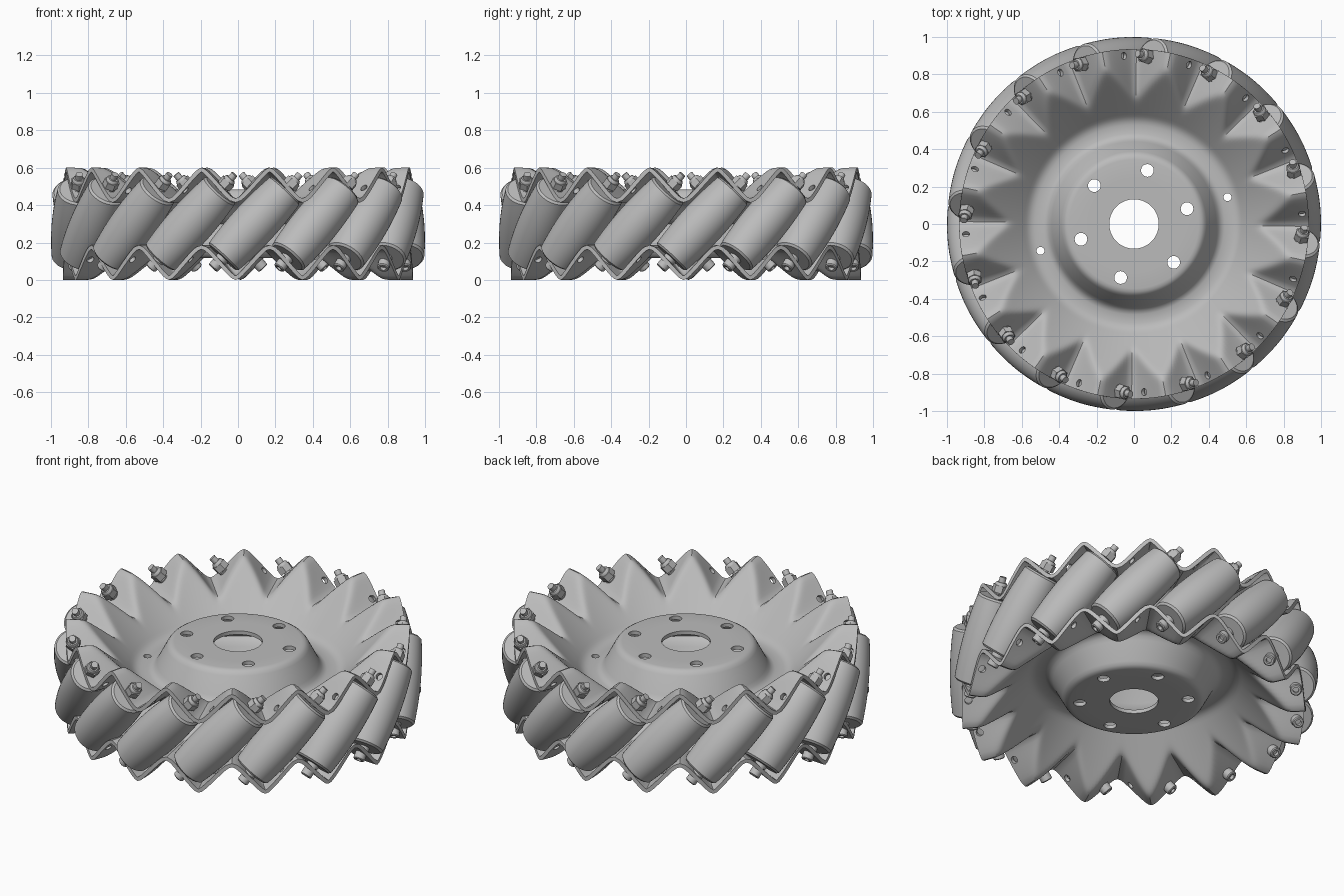
import bpy, bmesh, math
from mathutils import Matrix, Vector

cube = bpy.data.objects.get("Cube")
if cube:
    bpy.data.objects.remove(cube, do_unlink=True)

COUNT = 16                       # rollers around the wheel
PITCH = 2 * math.pi / COUNT
MID = 0.3                        # height of the middle plane
AXIS_R = 0.877                   # distance of roller axes from the centre
TILT = math.radians(47)

steel = bpy.data.materials.new("plain grey steel")
steel.use_nodes = True
grey = (0.5, 0.5, 0.5, 1)
steel.diffuse_color = grey
steel.node_tree.nodes["Principled BSDF"].inputs["Base Color"].default_value = grey


def make_object(name, bm):
    bmesh.ops.recalc_face_normals(bm, faces=bm.faces)
    mesh = bpy.data.meshes.new(name)
    bm.to_mesh(mesh)
    bm.free()
    mesh.materials.append(steel)
    obj = bpy.data.objects.new(name, mesh)
    bpy.context.collection.objects.link(obj)
    return obj


def activate(obj):
    bpy.ops.object.select_all(action='DESELECT')
    obj.select_set(True)
    bpy.context.view_layer.objects.active = obj


def smooth(obj, degrees=35):
    activate(obj)
    bpy.ops.object.shade_smooth_by_angle(angle=math.radians(degrees))


def add_cylinder(bm, matrix, radius, low, high, sides=20):
    offset = Matrix.Translation((0, 0, (low + high) / 2))
    bmesh.ops.create_cone(bm, cap_ends=True, segments=sides, radius1=radius,
                          radius2=radius, depth=high - low, matrix=matrix @ offset)


def add_lathe(bm, matrix, profile, sides=40):
    rings = [[bm.verts.new(matrix @ Vector((r * math.cos(a), r * math.sin(a), h)))
              for a in (2 * math.pi * i / sides for i in range(sides))]
             for r, h in profile]
    for low, high in zip(rings, rings[1:]):
        for i in range(sides):
            j = (i + 1) % sides
            bm.faces.new((low[i], low[j], high[j], high[i]))
    bm.faces.new(rings[0][::-1])
    bm.faces.new(rings[-1])


# Pressed side plate: domed hub, flat trough, then a cone with V grooves
HUB = [(0.132, 0.484), (0.25, 0.484), (0.345, 0.484), (0.362, 0.481), (0.376, 0.472),
       (0.388, 0.456), (0.44, 0.355), (0.452, 0.335), (0.466, 0.322), (0.484, 0.315),
       (0.53, 0.315), (0.548, 0.319), (0.562, 0.326)]
RIM_R = 0.935
RADII = [0.575 + (RIM_R - 0.575) * i / 28 for i in range(29)]


def groove_height(angle):
    wave = math.asin(0.92 * math.cos(angle * COUNT)) / math.asin(0.92)
    return 0.518 - 0.082 * wave


def rim_height(radius, angle):
    cone = 0.336 + (radius - 0.575) * 1.02
    groove, soft = groove_height(angle), 0.014
    return -soft * math.log(math.exp(-cone / soft) + math.exp(-groove / soft))


def make_plate(name, matrix):
    bm = bmesh.new()
    steps = COUNT * 20
    rings = []
    for r, h in HUB + [(r, None) for r in RADII]:
        ring = []
        for i in range(steps):
            a = 2 * math.pi * i / steps
            z = rim_height(r, a) if h is None else h
            ring.append(bm.verts.new(matrix @ Vector((r * math.cos(a), r * math.sin(a), z))))
        rings.append(ring)
    for inner, outer in zip(rings, rings[1:]):
        for i in range(steps):
            j = (i + 1) % steps
            bm.faces.new((inner[i], outer[i], outer[j], inner[j]))
    mesh_up = matrix.to_3x3() @ Vector((0, 0, 1))
    plate = make_object(name, bm)
    # make the modelled surface the outer one
    if plate.data.polygons[0].normal.dot(mesh_up) < 0:
        plate.data.flip_normals()
    sheet = plate.modifiers.new("sheet", 'SOLIDIFY')
    sheet.thickness = 0.022
    sheet.offset = -1

    # Hub bolt holes, two locating holes, one hole on each free groove flank
    cut = bmesh.new()
    for i in range(6):
        a = math.radians(16 + 60 * i)
        add_cylinder(cut, Matrix.Translation((0.295 * math.cos(a), 0.295 * math.sin(a), 0)),
                     0.034, -1, 1)
    for side in (-1, 1):
        a = math.radians(16)
        add_cylinder(cut, Matrix.Translation((0.52 * side * math.cos(a),
                                              0.52 * side * math.sin(a), 0)), 0.021, -1, 1)
    for i in range(COUNT):
        a = i * PITCH + math.radians(4.2)
        place = (Matrix.Rotation(a, 4, 'Z') @ Matrix.Translation((0.9, 0, groove_height(a)))
                 @ Matrix.Rotation(math.radians(45), 4, 'X'))
        add_cylinder(cut, matrix @ place, 0.02, -0.05, 0.05, 14)
    cutter = make_object("hole_cutter", cut)
    cutter.hide_render = True
    holes = plate.modifiers.new("holes", 'BOOLEAN')
    holes.object = cutter
    holes.solver = 'EXACT'
    activate(plate)
    for modifier in ("sheet", "holes"):
        bpy.ops.object.modifier_apply(modifier=modifier)
    bpy.data.objects.remove(cutter, do_unlink=True)
    smooth(plate)


# The lower plate is the upper one turned over about a roller's radial line
quarter = PITCH / 4
turn_over = (Matrix.Translation((0, 0, 2 * MID)) @ Matrix.Rotation(quarter, 4, 'Z')
             @ Matrix.Rotation(math.pi, 4, 'X') @ Matrix.Rotation(-quarter, 4, 'Z'))
spin = Matrix.Rotation(math.radians(-0.8), 4, 'Z')
make_plate("upper_plate", spin)
make_plate("lower_plate", spin @ turn_over)


# Barrel roller whose outer edge follows the wheel's round outline
def barrel_radius(s):
    return 1 - math.hypot(AXIS_R, s * math.cos(TILT))


HALF = 0.247
profile = [(0.03, -HALF), (barrel_radius(HALF) - 0.01, -HALF)]
for i in range(13):
    s = (HALF - 0.01) * (i / 6 - 1)
    profile.append((barrel_radius(s), s))
profile += [(barrel_radius(HALF) - 0.01, HALF), (0.03, HALF)]

rollers, bolts, nuts = bmesh.new(), bmesh.new(), bmesh.new()
for i in range(COUNT):
    frame = (Matrix.Rotation(quarter + i * PITCH, 4, 'Z')
             @ Matrix.Translation((AXIS_R, 0, MID))
             @ Matrix.Rotation(TILT - math.pi / 2, 4, 'X'))
    add_lathe(rollers, frame, profile)
    # Shaft with spacers and a socket head at the lower end
    add_cylinder(bolts, frame, 0.019, -0.29, 0.362)
    for low in (-0.268, 0.24):
        add_cylinder(bolts, frame, 0.035, low, low + 0.028)
    add_lathe(bolts, frame, [(0.016, -0.305), (0.016, -0.325), (0.027, -0.325),
                             (0.032, -0.32), (0.032, -0.282)], 20)
    # Hexagonal lock nut with a round collar
    add_cylinder(nuts, frame, 0.042, 0.275, 0.315, 6)
    add_lathe(nuts, frame, [(0.034, 0.315), (0.032, 0.325), (0.026, 0.332)], 20)

for name, bm in (("rollers", rollers), ("roller_bolts", bolts), ("lock_nuts", nuts)):
    smooth(make_object(name, bm))
